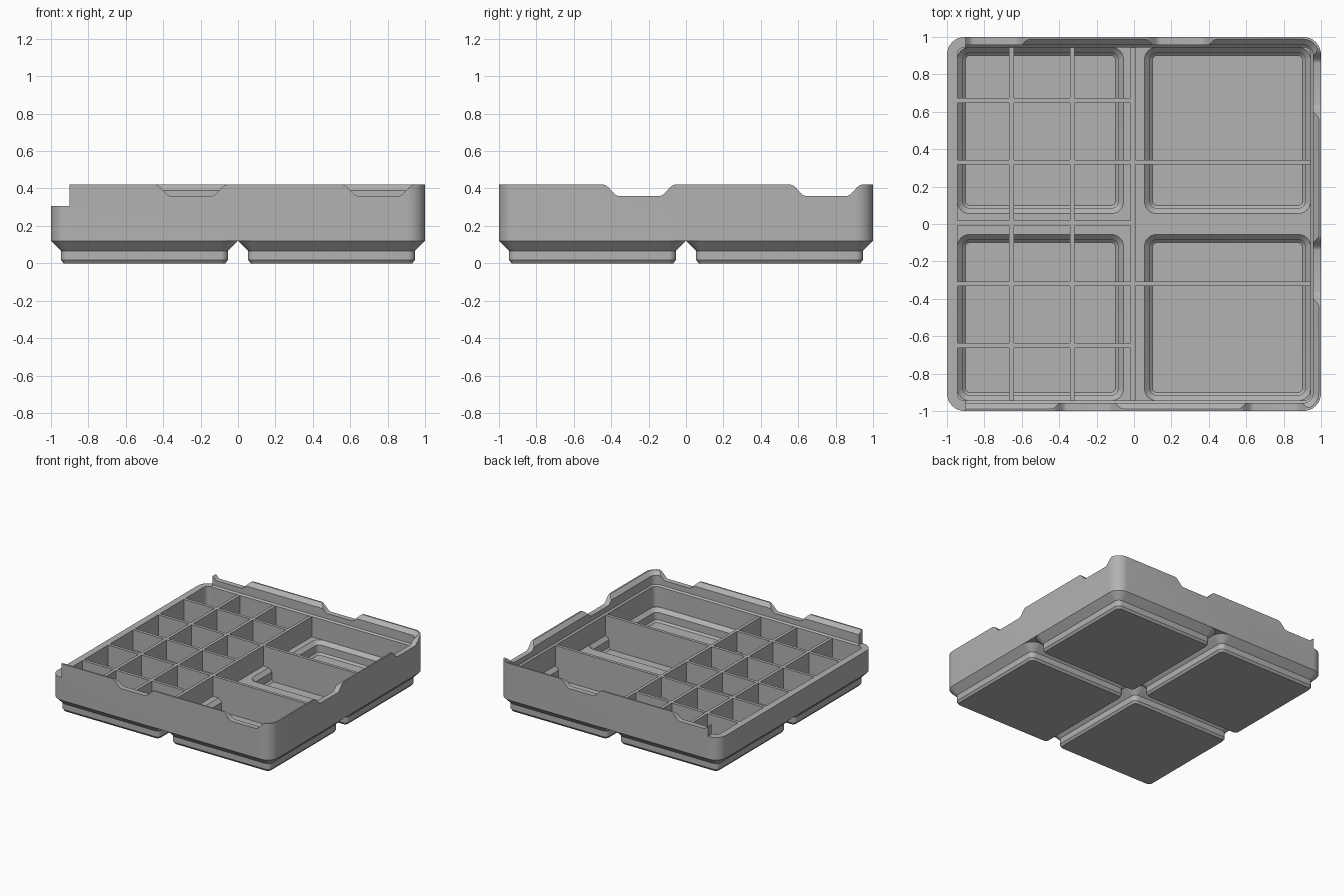
import bpy, bmesh, math
from mathutils import Matrix

if "Cube" in bpy.data.objects:
    bpy.data.objects.remove(bpy.data.objects["Cube"], do_unlink=True)

grey = bpy.data.materials.new("plain grey")
grey.use_nodes = True
grey.diffuse_color = (0.45, 0.45, 0.45, 1)
grey.node_tree.nodes["Principled BSDF"].inputs["Base Color"].default_value = (0.45, 0.45, 0.45, 1)

WALL = 0.945          # inner face of the outer walls
BODY_Z = 0.12         # underside of the body
FLOOR_Z = 0.14        # floor between the pockets
DECK_Z = 0.305        # top of dividers and of the low side
TOP_Z = 0.42          # top of the stacking lip
CELLS = [(x, y) for x in (-0.5, 0.5) for y in (-0.5, 0.5)]


def finish(name, bm):
    bmesh.ops.recalc_face_normals(bm, faces=bm.faces)
    mesh = bpy.data.meshes.new(name)
    bm.to_mesh(mesh)
    bm.free()
    mesh.materials.append(grey)
    obj = bpy.data.objects.new(name, mesh)
    bpy.context.collection.objects.link(obj)
    return obj


def loft(name, rings, centre=(0, 0), steps=8):
    """Closed solid through rounded squares given as (half size, radius, z)."""
    bm = bmesh.new()
    loops = []
    for half, radius, z in rings:
        loop = []
        for corner in range(4):
            mid = math.pi * (0.25 + corner / 2)
            cx = math.copysign(half - radius, math.cos(mid)) + centre[0]
            cy = math.copysign(half - radius, math.sin(mid)) + centre[1]
            for i in range(steps + 1):
                a = math.pi / 2 * (corner + i / steps)
                loop.append(bm.verts.new((cx + radius * math.cos(a), cy + radius * math.sin(a), z)))
        loops.append(loop)
    count = len(loops[0])
    for low, high in zip(loops, loops[1:]):
        for i in range(count):
            j = (i + 1) % count
            bm.faces.new((low[i], low[j], high[j], high[i]))
    bm.faces.new(loops[0])
    bm.faces.new(loops[-1])
    return finish(name, bm)


def box(name, x0, x1, y0, y1, z0, z1):
    bm = bmesh.new()
    size = Matrix.Diagonal((x1 - x0, y1 - y0, z1 - z0, 1))
    place = Matrix.Translation(((x0 + x1) / 2, (y0 + y1) / 2, (z0 + z1) / 2))
    bmesh.ops.create_cube(bm, size=1, matrix=place @ size)
    return finish(name, bm)


def notch(centre, turn):
    """Finger notch cutter with S-shaped flanks, turned about z to its wall."""
    steps = 10
    flank = []
    for i in range(steps + 1):
        t = i / steps
        flank.append((0.11 + 0.08 * t, 0.36 + (TOP_Z - 0.36) * t * t * (3 - 2 * t)))
    flank.append((0.19, 0.5))
    outline = [(-u, z) for u, z in reversed(flank)] + flank
    bm = bmesh.new()
    face = bm.faces.new([bm.verts.new((centre + u, -1.1, z)) for u, z in outline])
    made = bmesh.ops.extrude_face_region(bm, geom=[face])["geom"]
    bmesh.ops.translate(bm, vec=(0, 0.17, 0), verts=[v for v in made if isinstance(v, bmesh.types.BMVert)])
    bmesh.ops.rotate(bm, verts=bm.verts, matrix=Matrix.Rotation(math.radians(turn), 3, "Z"))
    return finish("notch_cutter", bm)


def pocket(centre):
    return loft("pocket_cutter", [(0.40, 0.02, 0.035), (0.415, 0.035, 0.05), (0.415, 0.035, 0.111),
                                  (0.444, 0.064, FLOOR_Z), (0.444, 0.064, 0.16)], centre)


def activate(obj):
    bpy.ops.object.select_all(action="DESELECT")
    obj.select_set(True)
    bpy.context.view_layer.objects.active = obj


def carve(obj, cutters):
    activate(obj)
    for cutter in cutters:
        mod = obj.modifiers.new("carve", "BOOLEAN")
        mod.operation = "DIFFERENCE"
        mod.solver = "EXACT"
        mod.object = cutter
        bpy.ops.object.modifier_apply(modifier=mod.name)
        bpy.data.objects.remove(cutter, do_unlink=True)
    bpy.ops.object.shade_smooth_by_angle(angle=math.radians(30))


# Body with stacking lip, finger notches and one low side
body = loft("body", [(1, 0.095, BODY_Z), (1, 0.095, TOP_Z)])
cavity = loft("cavity_cutter", [(WALL, 0.04, FLOOR_Z), (WALL, 0.04, DECK_Z), (0.957, 0.052, 0.317),
                                (0.957, 0.052, 0.39), (0.988, 0.083, TOP_Z), (0.988, 0.083, 0.5)])
cutters = [cavity] + [pocket(c) for c in CELLS]
cutters += [notch(u, turn) for turn in (0, 90, 180) for u in (-0.25, 0.75)]
cutters.append(box("low_side_cutter", -1.1, -0.9, -1.1, 1.1, DECK_Z, 0.5))
carve(body, cutters)

# Four hollow feet
for n, c in enumerate(CELLS):
    foot = loft(f"foot_{n + 1}", [(0.433, 0.028, 0), (0.446, 0.04, 0.018), (0.446, 0.04, 0.066),
                                  (0.5, 0.095, BODY_Z)], c)
    carve(foot, [pocket(c)])


# Dividers: an upper wall plus parts reaching down into the pockets
HALF_T = 0.0125


def divider(name, along_x, pos, start, end, spans):
    parts = [(start, end, 0.125, DECK_Z)] + [(a, b, 0.03, 0.13) for a, b in spans]
    for n, (a, b, z0, z1) in enumerate(parts):
        label = name if n == 0 else f"{name}_lower_{n}"
        lo, hi = pos - HALF_T, pos + HALF_T
        if along_x:
            box(label, a, b, lo, hi, z0, z1)
        else:
            box(label, lo, hi, a, b, z0, z1)


LEFT, RIGHT = (-0.92, -0.08), (0.08, 0.92)
for n, x in enumerate((-0.655, -0.33, -0.005)):
    divider(f"long_divider_{n + 1}", False, x, -0.95, 0.95, [LEFT, RIGHT] if n < 2 else [])
for n, y in enumerate((-0.65, -0.32, 0.005, 0.33, 0.66)):
    full = n in (1, 3)
    spans = [LEFT, RIGHT] if full else [LEFT] if n != 2 else []
    divider(f"cross_divider_{n + 1}", True, y, -0.95, 0.95 if full else -0.005, spans)
